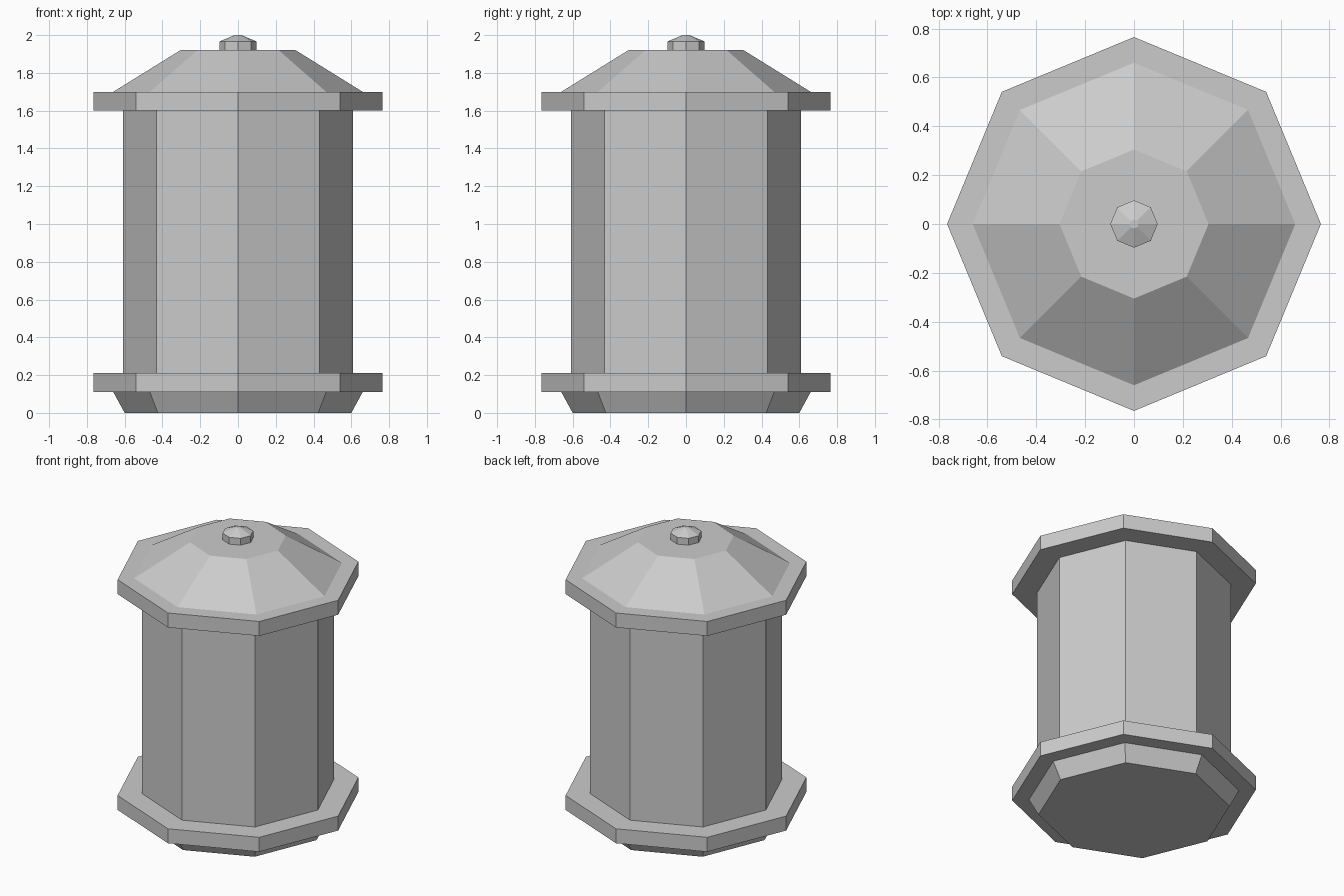
import bpy
import bmesh
from math import cos, sin, pi

if "Cube" in bpy.data.objects:
    bpy.data.objects.remove(bpy.data.objects["Cube"])

SIDES = 8


def octagon_part(name, profile):
    """Closed eight-sided solid from (radius, height) pairs, corners on the axes."""
    bm = bmesh.new()
    rings = [[bm.verts.new((r * cos(2 * pi * i / SIDES), r * sin(2 * pi * i / SIDES), z))
              for i in range(SIDES)] for r, z in profile]
    for low, high in zip(rings, rings[1:]):
        for i in range(SIDES):
            j = (i + 1) % SIDES
            bm.faces.new((low[i], low[j], high[j], high[i]))
    bm.faces.new(rings[0][::-1])
    bm.faces.new(rings[-1])
    mesh = bpy.data.meshes.new(name)
    bm.to_mesh(mesh)
    bm.free()
    obj = bpy.data.objects.new(name, mesh)
    bpy.context.collection.objects.link(obj)
    return obj


# Tapered foot
octagon_part("foot", [(0.60, 0.0), (0.66, 0.11)])

# Matching rims below and above the body
for name, z in (("lower_rim", 0.11), ("upper_rim", 1.60)):
    octagon_part(name, [(0.765, z), (0.765, z + 0.10)])

# Main body
octagon_part("body", [(0.61, 0.21), (0.61, 1.60)])

# Sloped lid
octagon_part("lid", [(0.66, 1.70), (0.305, 1.92)])

# Small knob with a bevelled tip
octagon_part("knob", [(0.097, 1.92), (0.097, 1.967), (0.018, 2.0)])
